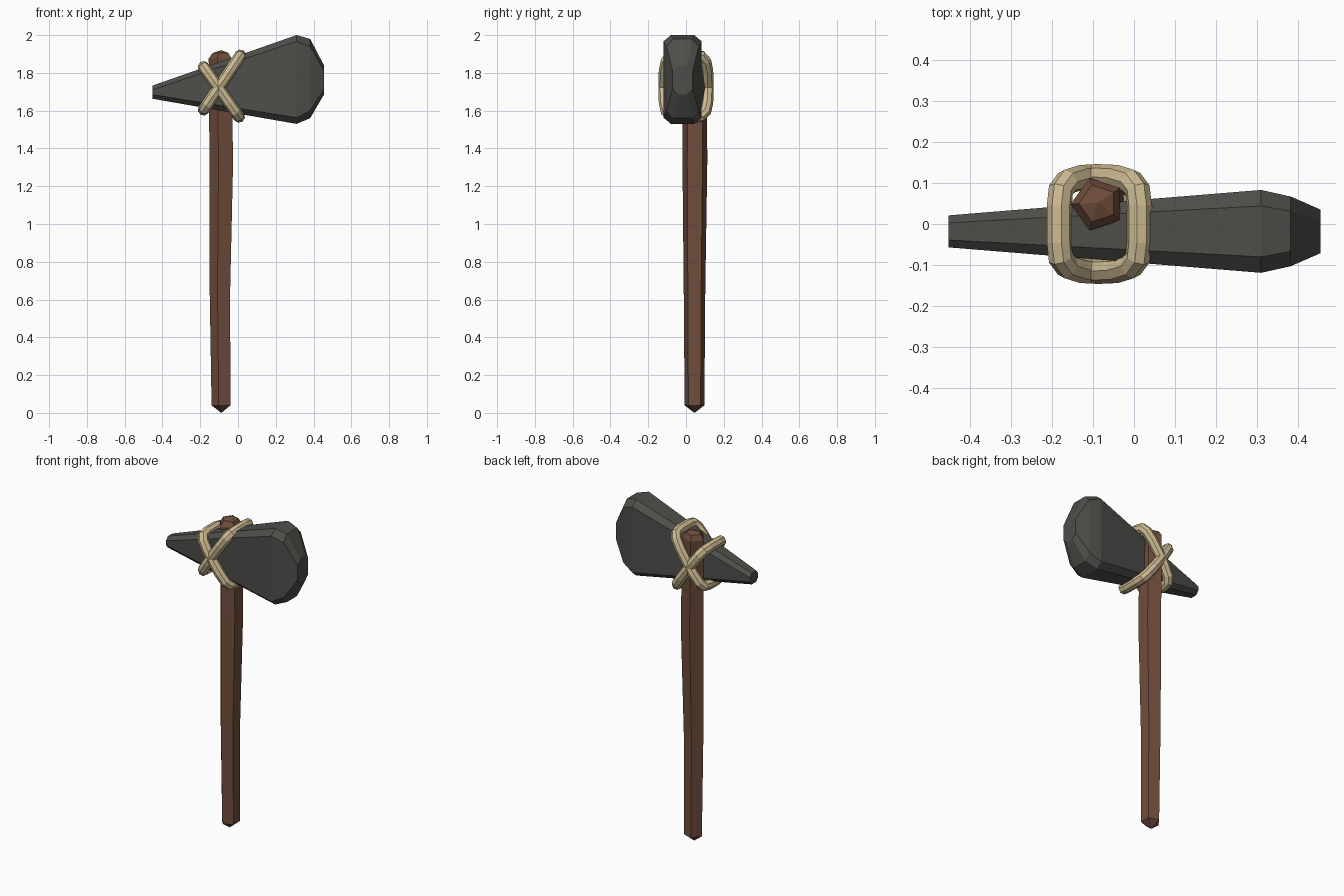
import bpy, bmesh
from math import cos, sin, radians, tau
from mathutils import Vector

if "Cube" in bpy.data.objects:
    bpy.data.objects.remove(bpy.data.objects["Cube"])


def material(name, rgb):
    m = bpy.data.materials.new(name)
    m.diffuse_color = (*rgb, 1)
    m.use_nodes = True
    m.node_tree.nodes["Principled BSDF"].inputs["Base Color"].default_value = m.diffuse_color
    return m


def loft(name, rings, mat, closed=False, tips=None):
    """Skin rings of points; ends are capped, brought to tips, or joined in a loop."""
    bm = bmesh.new()
    loops = [[bm.verts.new(p) for p in ring] for ring in rings]
    n = len(loops[0])
    pairs = list(zip(loops, loops[1:]))
    if closed:
        pairs.append((loops[-1], loops[0]))
    for a, b in pairs:
        for i in range(n):
            j = (i + 1) % n
            bm.faces.new((a[i], a[j], b[j], b[i]))
    if tips:
        for loop, tip in zip((loops[0], loops[-1]), tips):
            v = bm.verts.new(tip)
            for i in range(n):
                bm.faces.new((loop[i], loop[(i + 1) % n], v))
    elif not closed:
        bm.faces.new(loops[0])
        bm.faces.new(loops[-1])
    bmesh.ops.recalc_face_normals(bm, faces=bm.faces[:])
    me = bpy.data.meshes.new(name)
    bm.to_mesh(me)
    bm.free()
    me.materials.append(mat)
    ob = bpy.data.objects.new(name, me)
    bpy.context.collection.objects.link(ob)
    return ob


wood = material("wood", (0.16, 0.075, 0.045))
stone = material("stone", (0.075, 0.077, 0.068))
cord = material("cord", (0.62, 0.50, 0.29))

# Handle: slightly crooked five-sided stick with pointed ends (z, x, y, radius)
stations = [(0.04, -0.085, 0.045, 0.055), (0.65, -0.090, 0.045, 0.060),
            (1.32, -0.082, 0.047, 0.069), (1.875, -0.088, 0.048, 0.067),
            (1.905, -0.088, 0.050, 0.047)]
rings = [[(x + r * cos(radians(36 + 72 * k)), y + r * sin(radians(36 + 72 * k)), z)
          for k in range(5)] for z, x, y, r in stations]
loft("handle", rings, wood, tips=[(-0.088, 0.045, 0), (-0.088, 0.052, 1.92)])


# Stone head: chamfered rectangular sections widening toward the blade
def section(x, z0, z1, hy, cy, cz, yc=-0.018):
    h, c = (z1 - z0) / 2, (z0 + z1) / 2
    pts = [(hy, h - cz), (hy - cy, h), (cy - hy, h), (-hy, h - cz)]
    pts += [(-a, -b) for a, b in pts]
    return [(x, yc + a, c + b) for a, b in pts]


loft("stone_head", [section(-0.452, 1.663, 1.733, 0.039, 0.018, 0.022),
                    section(0.31, 1.53, 2.0, 0.101, 0.039, 0.033),
                    section(0.382, 1.56, 1.98, 0.085, 0.036, 0.04),
                    section(0.455, 1.685, 1.84, 0.053, 0.028, 0.03)], stone)

# Lashing: two tilted cord loops crossing at front and back
quarter = [(1.0, 0.045), (0.96, 0.083), (0.8, 0.103), (0.45, 0.113)]
profile = quarter + [(0, 0.115)] + [(-s, y) for s, y in reversed(quarter)]
profile += [(s, -y) for s, y in reversed(profile)]


def cord_loop(name, start, end, r=0.031, sides=8):
    a, b = Vector((start[0], 0, start[1])), Vector((end[0], 0, end[1]))
    mid, half = (a + b) / 2, (b - a) / 2
    path = [mid + half * s + Vector((0, y, 0)) for s, y in profile]
    normal = half.cross(Vector((0, 1, 0))).normalized()
    rings = []
    for i, p in enumerate(path):
        t = (path[(i + 1) % len(path)] - path[i - 1]).normalized()
        out = t.cross(normal)
        rings.append([p + r * (cos(tau * k / sides) * normal + sin(tau * k / sides) * out)
                      for k in range(sides)])
    return loft(name, rings, cord, closed=True)


cord_loop("cord_rising", (-0.182, 1.605), (0.013, 1.893))
cord_loop("cord_falling", (-0.182, 1.832), (0.006, 1.567))
